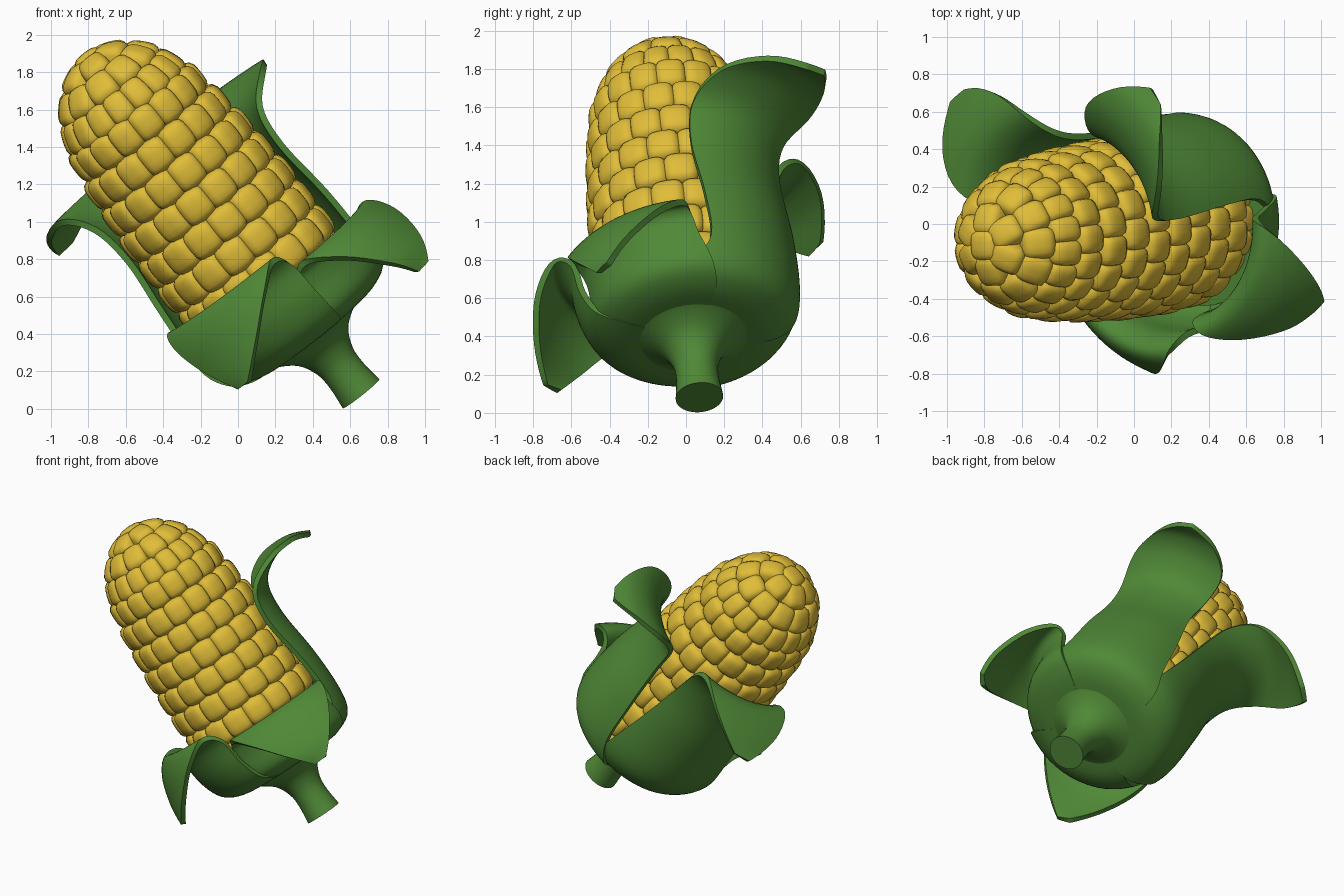
import bpy, bmesh, math
from mathutils import Vector

if "Cube" in bpy.data.objects:
    bpy.data.objects.remove(bpy.data.objects["Cube"])

# Slanted frame of the whole plant: A along the cob, U to the right, V to the back
O = Vector((0.655, 0.07, 0.085))
A = Vector((-0.62, -0.08, 0.78)).normalized()
V = Vector((0, 1, 0))
V = (V - A * V.dot(A)).normalized()
U = V.cross(A).normalized()


def radial(phi):
    return U * math.cos(phi) + V * math.sin(phi)


def place(t, r, phi):
    return O + A * t + radial(phi) * r


def material(name, color):
    m = bpy.data.materials.new(name)
    m.diffuse_color = (*color, 1)
    m.use_nodes = True
    m.node_tree.nodes["Principled BSDF"].inputs["Base Color"].default_value = m.diffuse_color
    return m


GREEN = material("husk green", (0.08, 0.25, 0.038))
YELLOW = material("kernel yellow", (0.75, 0.51, 0.04))


def finish(name, bm, mat, angle=50):
    bmesh.ops.recalc_face_normals(bm, faces=bm.faces)
    me = bpy.data.meshes.new(name)
    bm.to_mesh(me)
    bm.free()
    me.materials.append(mat)
    ob = bpy.data.objects.new(name, me)
    bpy.context.collection.objects.link(ob)
    bpy.ops.object.select_all(action='DESELECT')
    ob.select_set(True)
    bpy.context.view_layer.objects.active = ob
    bpy.ops.object.shade_smooth_by_angle(angle=math.radians(angle))
    return ob


def spline(pts, n):
    """Catmull-Rom through tuples, n steps per span."""
    P = [pts[0]] + list(pts) + [pts[-1]]
    out = []
    for i in range(1, len(P) - 2):
        for k in range(n):
            s = k / n
            out.append([0.5 * (2 * b + (c - a) * s + (2 * a - 5 * b + 4 * c - d) * s * s
                               + (3 * b - a - 3 * c + d) * s ** 3)
                        for a, b, c, d in zip(*P[i - 1:i + 3])])
    return out + [list(pts[-1])]


def lathe(name, profile, mat, sides=40, shift=0.0):
    bm = bmesh.new()
    rings = [[bm.verts.new(place(t, r, 2 * math.pi * k / sides) + U * shift)
              for k in range(sides)] for t, r in profile]
    for a, b in zip(rings, rings[1:]):
        for k in range(sides):
            bm.faces.new((a[k], a[k - 1], b[k - 1], b[k]))
    bm.faces.new(rings[0])
    bm.faces.new(rings[-1])
    return finish(name, bm, mat)


# Stem flaring into the cup under the cob
lathe("stem", spline([(-.005, .125), (.12, .112), (.22, .12), (.32, .17),
                      (.39, .27), (.43, .39), (.49, .47)], 4), GREEN)

# Inner body of the cob
SHIFT = -0.03
lathe("cob_core", spline([(.48, .34), (.8, .42), (1.5, .41), (1.87, .36),
                          (2.1, .26), (2.28, .08)], 4), YELLOW, 32, SHIFT)

# Rounded block used for every kernel
tmp = bmesh.new()
bmesh.ops.create_cube(tmp, size=2)
bmesh.ops.subdivide_edges(tmp, edges=tmp.edges[:], cuts=4, use_grid_fill=True)
tmp.verts.index_update()
BLOCK = [v.co / sum(abs(x) ** 3.6 for x in v.co) ** (1 / 3.6) for v in tmp.verts]
BLOCK_FACES = [[v.index for v in f.verts] for f in tmp.faces]
tmp.free()


def kernel(bm, centre, axes, half):
    vs = [bm.verts.new(centre + sum((ax * (x * h) for ax, x, h in zip(axes, c, half)), Vector()))
          for c in BLOCK]
    for f in BLOCK_FACES:
        bm.faces.new([vs[i] for i in f])


# Kernels in staggered rings, tilting over towards the tip
bm = bmesh.new()
rings = [(.52 + .17 * i, r, 17, 0) for i, r in
         enumerate((.385, .46, .477, .48, .48, .473, .462, .445, .418))]
rings += [(2.04, .37, 17, 20), (2.19, .285, 11, 42), (2.30, .15, 6, 66)]
for i, (t, r, n, tilt) in enumerate(rings):
    tilt = math.radians(tilt)
    for k in range(n):
        phi = 2 * math.pi * (k + .5 * (i % 2)) / n
        R = radial(phi)
        nor = R * math.cos(tilt) + A * math.sin(tilt)
        up = A * math.cos(tilt) - R * math.sin(tilt)
        c = place(t, r, phi) + U * SHIFT - nor * .085
        kernel(bm, c, (nor, nor.cross(up), up), (.097, math.pi * r / n * 1.07, .095))
kernel(bm, place(2.27, 0, 0) + U * SHIFT, (A, U, V), (.08, .085, .085))
finish("kernels", bm, YELLOW, 80)


# Husk leaves: control points give (along, radius, half width, turn) in degrees
def leaf(name, phi0, pts):
    base = [(.41, .25, 54, 0), (.425, .40, 53, 0), (.49, .51, 48, 0)]
    rows = spline(base + pts, 5)
    cols = 20
    bm = bmesh.new()
    grid = []
    for t, r, hw, turn in rows:
        row = []
        for k in range(cols + 1):
            s = 2 * k / cols - 1
            phi = math.radians(phi0 + turn + s * hw)
            row.append(bm.verts.new(place(t, r + .014 * s, phi)))
        grid.append(row)
    for a, b in zip(grid, grid[1:]):
        for k in range(cols):
            bm.faces.new((a[k], a[k + 1], b[k + 1], b[k]))
    ob = finish(name, bm, GREEN)
    mod = ob.modifiers.new("thickness", 'SOLIDIFY')
    mod.thickness = .034
    mod.offset = 0
    bpy.ops.object.modifier_apply(modifier=mod.name)
    bpy.ops.object.shade_smooth_by_angle(angle=math.radians(50))


leaf("husk_leaf_tall", 48,
     [(.65, .55, 38, 2), (.95, .545, 36, -1), (1.3, .51, 35, -6), (1.53, .55, 34, -5),
      (1.65, .71, 27, -1), (1.67, .87, 14, 1), (1.62, .985, 3, 1)])
leaf("husk_leaf_right", -36,
     [(.65, .54, 41, 0), (.75, .575, 39, -1), (.775, .65, 34, 0), (.66, .75, 23, 1),
      (.48, .82, 11, 1), (.36, .825, 3, 1)])
leaf("husk_leaf_front", 240,
     [(.63, .57, 45, 0), (.82, .60, 43, 0), (.90, .68, 36, 0), (.80, .77, 25, 0),
      (.63, .83, 13, -1), (.48, .865, 3, -2)])
leaf("husk_leaf_back", 134,
     [(.65, .57, 46, 1), (1.0, .55, 41, 1), (1.32, .525, 37, 1), (1.56, .57, 33, 0),
      (1.69, .71, 26, 0), (1.65, .90, 15, 1), (1.54, 1.06, 3, 2)])
